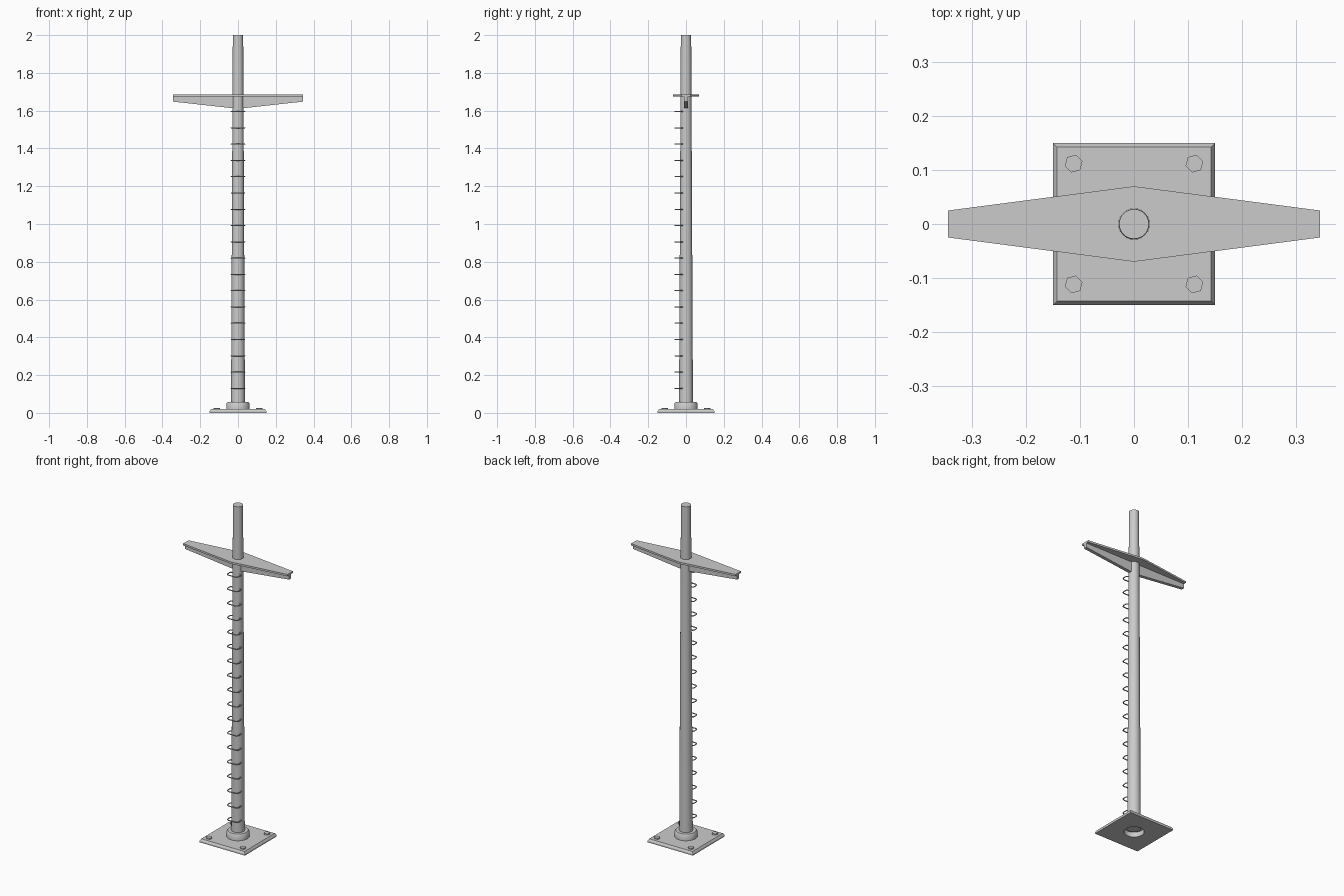
import bpy, bmesh, math

if "Cube" in bpy.data.objects:
    bpy.data.objects.remove(bpy.data.objects["Cube"])


def make(name, verts, faces, smooth=False):
    me = bpy.data.meshes.new(name)
    me.from_pydata(verts, [], faces)
    bm = bmesh.new()
    bm.from_mesh(me)
    bmesh.ops.recalc_face_normals(bm, faces=bm.faces)
    bm.to_mesh(me)
    bm.free()
    ob = bpy.data.objects.new(name, me)
    bpy.context.collection.objects.link(ob)
    if smooth:
        bpy.context.view_layer.objects.active = ob
        ob.select_set(True)
        bpy.ops.object.shade_smooth_by_angle(angle=math.radians(35))
        ob.select_set(False)
    return ob


def lathe(name, profile, n, center=(0, 0), turn=0.0, cap_bottom=True, smooth=True):
    """Stack rings of (radius, z) and cap the ends."""
    verts, faces = [], []
    for r, z in profile:
        for i in range(n):
            a = turn + math.tau * i / n
            verts.append((center[0] + r * math.cos(a), center[1] + r * math.sin(a), z))
    for k in range(len(profile) - 1):
        for i in range(n):
            j = (i + 1) % n
            faces.append((k * n + i, k * n + j, (k + 1) * n + j, (k + 1) * n + i))
    if cap_bottom:
        faces.append(tuple(reversed(range(n))))
    faces.append(tuple(range((len(profile) - 1) * n, len(profile) * n)))
    return make(name, verts, faces, smooth)


def prism(name, outline, to3d, lo, hi):
    """Extrude a flat outline between two levels."""
    n = len(outline)
    verts = [to3d(p, lo) for p in outline] + [to3d(p, hi) for p in outline]
    faces = [tuple(range(n)), tuple(range(n, 2 * n))]
    faces += [(i, (i + 1) % n, n + (i + 1) % n, n + i) for i in range(n)]
    return make(name, verts, faces)


# base plate with chamfered upper edge and a round hole under the collar
q = math.sqrt(2)
plate = lathe("base_plate", [(0.15 * q, 0), (0.15 * q, 0.009), (0.143 * q, 0.02)], 4,
              turn=math.pi / 4, smooth=False)
cutter = lathe("hole_cutter", [(0.055, -0.05), (0.055, 0.1)], 32)
cutter.hide_render = True
cutter.hide_viewport = True
cut = plate.modifiers.new("hole", "BOOLEAN")
cut.operation = "DIFFERENCE"
cut.object = cutter
cut.solver = "EXACT"

# collar, hollow underneath
lathe("collar", [(0.055, 0.03), (0.055, 0.019), (0.062, 0.019), (0.062, 0.048),
                 (0.056, 0.057), (0.036, 0.057)], 32)

# hexagonal anchor bolts
for sx in (-1, 1):
    for sy in (-1, 1):
        lathe("anchor_bolt", [(0.017, 0.019), (0.017, 0.027)], 6,
              center=(0.112 * sx, 0.112 * sy), turn=math.radians(15), smooth=False)

# tapered pole
lathe("pole", [(0.037, 0.02), (0.0275, 2.0)], 32)

# crossarm: diamond plate on top of a tapered web
prism("crossarm_plate",
      [(-0.345, -0.025), (0, -0.07), (0.345, -0.025), (0.345, 0.025), (0, 0.07), (-0.345, 0.025)],
      lambda p, h: (p[0], p[1], h), 1.674, 1.685)
prism("crossarm_web",
      [(-0.345, 1.674), (-0.345, 1.648), (0, 1.61), (0.345, 1.648), (0.345, 1.674)],
      lambda p, h: (p[0], h, p[1]), -0.01, 0.01)

# rungs: bent wire loops up the front of the pole
half = [(0.024, -0.017), (0.033, -0.02), (0.036, -0.026), (0.036, -0.042), (0.034, -0.05),
        (0.029, -0.056), (0.021, -0.058)]
path = half + [(-x, y) for x, y in reversed(half)]
for i in range(18):
    cu = bpy.data.curves.new("rung", "CURVE")
    cu.dimensions = "3D"
    cu.bevel_depth = 0.003
    cu.bevel_resolution = 1
    cu.use_fill_caps = True
    sp = cu.splines.new("POLY")
    sp.points.add(len(path) - 1)
    for pt, (x, y) in zip(sp.points, path):
        pt.co = (x, y, 0, 1)
    rung = bpy.data.objects.new("rung", cu)
    rung.location.z = 0.13 + i * (1.595 - 0.13) / 17
    bpy.context.collection.objects.link(rung)
